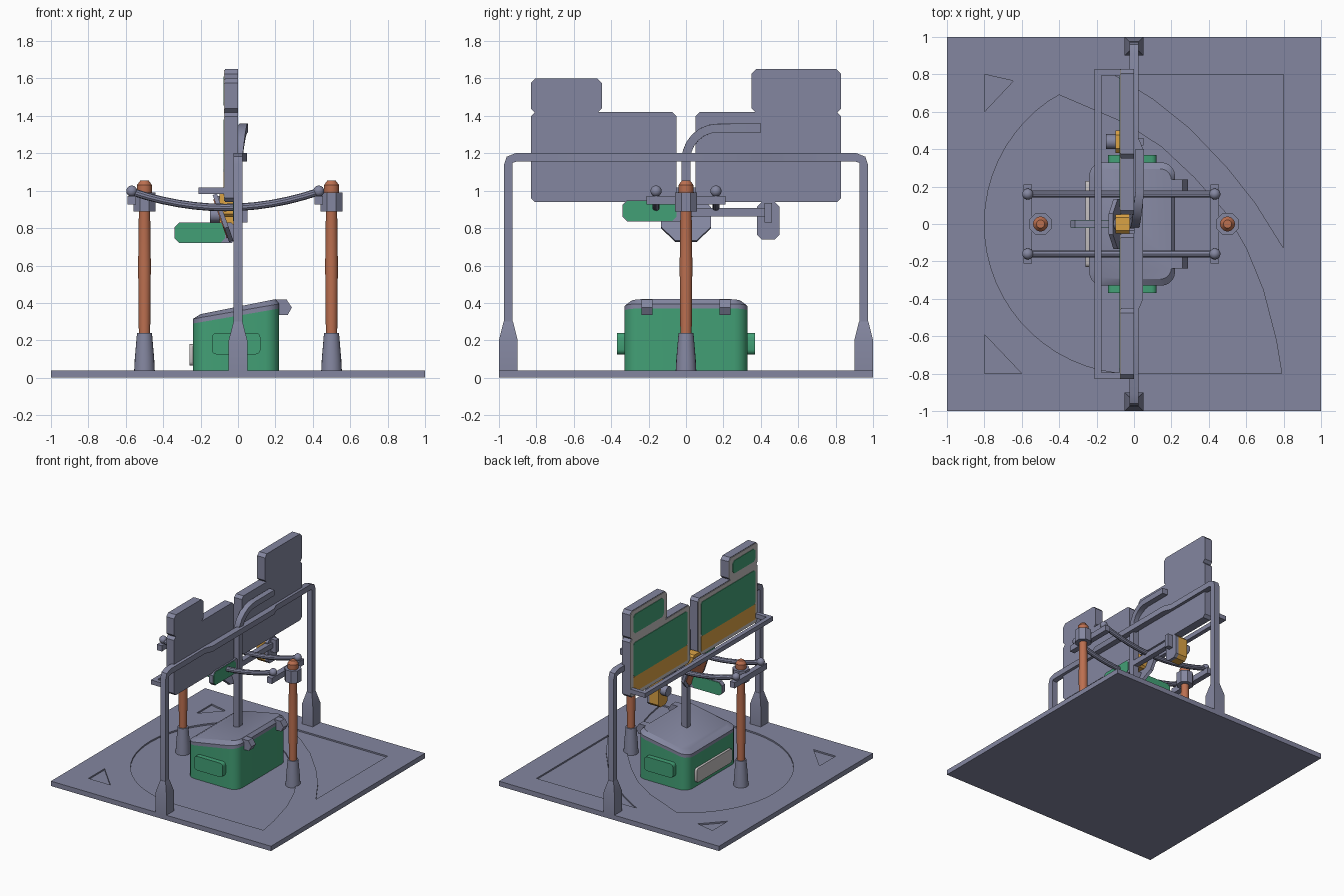
import bpy, bmesh, math
from mathutils import Vector, Matrix

if "Cube" in bpy.data.objects:
    bpy.data.objects.remove(bpy.data.objects["Cube"])

def material(name, c):
    m = bpy.data.materials.new(name)
    m.diffuse_color = (*c, 1)
    m.use_nodes = True
    m.node_tree.nodes["Principled BSDF"].inputs["Base Color"].default_value = m.diffuse_color
    return m

GREY = material("blue_grey", (0.23, 0.24, 0.35))
GREEN = material("green", (0.055, 0.35, 0.18))
BROWN = material("copper_brown", (0.50, 0.16, 0.08))
YELLOW = material("amber", (0.70, 0.36, 0.06))
LIGHT = material("light_grey", (0.55, 0.52, 0.52))

def loft(name, rings, mat):
    """Skin a list of equal-length point rings and cap both ends."""
    bm = bmesh.new()
    vr = [[bm.verts.new(p) for p in r] for r in rings]
    n = len(vr[0])
    for a, b in zip(vr, vr[1:]):
        for i in range(n):
            bm.faces.new((a[i], a[(i + 1) % n], b[(i + 1) % n], b[i]))
    bm.faces.new(vr[0][::-1])
    bm.faces.new(vr[-1])
    bmesh.ops.recalc_face_normals(bm, faces=bm.faces)
    me = bpy.data.meshes.new(name)
    bm.to_mesh(me)
    bm.free()
    me.materials.append(mat)
    ob = bpy.data.objects.new(name, me)
    bpy.context.collection.objects.link(ob)
    return ob

def rect(a0, a1, b0, b1, c=0.0, steps=1):
    """Rectangle outline with chamfered (steps=1) or rounded corners."""
    if c <= 0:
        return [(a0, b0), (a1, b0), (a1, b1), (a0, b1)]
    pts = []
    for k, (a, b) in enumerate([(a1 - c, b1 - c), (a0 + c, b1 - c), (a0 + c, b0 + c), (a1 - c, b0 + c)]):
        for s in range(steps + 1):
            t = (k + s / steps) * math.pi / 2
            pts.append((a + c * math.cos(t), b + c * math.sin(t)))
    return pts

def slab(name, axis, lo, hi, outline, mat):
    """Extrude a 2D outline along an axis (outline = the other two axes in order)."""
    def at(p, d):
        q = list(p)
        q.insert("xyz".index(axis), d)
        return q
    return loft(name, [[at(p, d) for p in outline] for d in (lo, hi)], mat)

def box(name, x0, x1, y0, y1, z0, z1, mat, c=0.0):
    return slab(name, "x", x0, x1, rect(y0, y1, z0, z1, c), mat)

def tube(name, pts, r, mat, n=10, up=(0, 0, 1)):
    """Sweep a round (or square, n=4) section along a path."""
    pts = [Vector(p) for p in pts]
    off = math.pi / 4 if n == 4 else 0
    rad = r * math.sqrt(2) if n == 4 else r
    rings = []
    for i, p in enumerate(pts):
        t = (pts[min(i + 1, len(pts) - 1)] - pts[max(i - 1, 0)]).normalized()
        u = Vector(up)
        u = (u - t * u.dot(t)).normalized()
        v = t.cross(u)
        rings.append([p + rad * (math.cos(off + k * math.tau / n) * u + math.sin(off + k * math.tau / n) * v)
                      for k in range(n)])
    return loft(name, rings, mat)

def turned(name, x, y, prof, mat, n=20):
    return loft(name, [[(x + r * math.cos(k * math.tau / n), y + r * math.sin(k * math.tau / n), z)
                        for k in range(n)] for r, z in prof], mat)

def ball(name, loc, r, mat):
    bm = bmesh.new()
    bmesh.ops.create_uvsphere(bm, u_segments=14, v_segments=8, radius=r, matrix=Matrix.Translation(loc))
    me = bpy.data.meshes.new(name)
    bm.to_mesh(me)
    bm.free()
    me.materials.append(mat)
    bpy.context.collection.objects.link(bpy.data.objects.new(name, me))

# base plate with shallow pockets
base = box("base_plate", -1, 1, -1, 1, 0, 0.04, GREY)
pockets = [
    [(-0.8, 0.8), (-0.8, 0.6), (-0.645, 0.765)],
    [(-0.8, -0.8), (-0.6, -0.8), (-0.8, -0.59)],
    [(0.8, 0.8), (-0.11, 0.8), (0.1, 0.67), (0.3, 0.51), (0.5, 0.3), (0.65, 0.11), (0.8, -0.13)],
    [(-0.4, 0.69)] + [(-0.8 * math.cos(t), 0.8 * math.sin(t))
                      for t in [math.radians(55 - 6 * i) for i in range(25)]]
    + [(0, -0.8), (0.79, -0.8), (0.76, -0.62), (0.69, -0.35), (0.6, -0.13), (0.49, 0.06),
       (0.32, 0.25), (0.15, 0.41), (-0.05, 0.54)],
]
for outline in pockets:
    cutter = slab("pocket_cutter", "z", 0.028, 0.1, outline, GREY)
    cutter.hide_render = True
    mod = base.modifiers.new("pocket", "BOOLEAN")
    mod.operation, mod.solver, mod.object = "DIFFERENCE", "EXACT", cutter
    bpy.context.view_layer.objects.active = base
    bpy.ops.object.modifier_apply(modifier=mod.name)
    bpy.data.objects.remove(cutter)

# copper posts with feet, collars and cross bars
for x in (-0.5, 0.5):
    turned("post_foot", x, 0, [(0.056, 0.02), (0.052, 0.1), (0.04, 0.24)], GREY)
    turned("copper_post", x, 0, [(0.03, 0.2), (0.034, 0.6), (0.03, 0.9), (0.04, 0.99), (0.04, 1.03), (0.022, 1.055)], BROWN)
    slab("post_collar", "z", 0.89, 0.99, rect(x - 0.06, x + 0.06, -0.06, 0.06, 0.035), GREY)
    box("cross_bar", x - 0.09, x - 0.045, -0.21, 0.21, 0.925, 0.972, GREY)
    for y in (-0.16, 0.16):
        ball("rail_knob", (x - 0.068, y, 0.998), 0.03, GREY)
        turned("knob_stub", x - 0.068, y, [(0.016, 0.93), (0.016, 1.0)], GREY, 10)

# sagging rails between posts
for y in (-0.16, 0.16):
    tube("sagging_rail", [(-0.068 + 0.5 * s, y, 0.91 + 0.085 * s * s) for s in [i / 6 - 1 for i in range(13)]],
         0.02, GREY)

# side frame: feet, uprights and top rail
for s in (-1, 1):
    ring = lambda hx, a, b, z: [(hx, s * a, z), (-hx, s * a, z), (-hx, s * b, z), (hx, s * b, z)]
    loft("frame_foot", [ring(0.05, 0.9, 1.0, 0.03), ring(0.05, 0.9, 1.0, 0.2), ring(0.024, 0.925, 0.975, 0.3)], GREY)
half = [(0, 0.95, 0.28), (0, 0.95, 1.14), (0, 0.943, 1.165), (0, 0.91, 1.178), (0, 0.46, 1.178), (0.025, 0.4, 1.178)]
frame = half + [(x, -y, z) for x, y, z in half[::-1]]
bm_rings = []
for i, (x, y, z) in enumerate(frame):   # square section kept in the frame plane
    a, b = Vector(frame[max(i - 1, 0)]), Vector(frame[min(i + 1, len(frame) - 1)])
    t = b - a
    m = Vector((0, -t.z, t.y)).normalized() * 0.023
    ex, p = Vector((0.024, 0, 0)), Vector((x, y, z))
    bm_rings.append([p + ex + m, p - ex + m, p - ex - m, p + ex - m])
loft("frame_rail", bm_rings, GREY)

# display panels, facing -x
for s, tab_in, tab_top in ((1, 0.35, 1.65), (-1, 0.45, 1.60)):
    def plate(name, x0, x1, a, b, z0, z1, mat, c):
        y0, y1 = sorted((s * a, s * b))
        box(name, x0, x1, y0, y1, z0, z1, mat, c)
    plate("panel", -0.07, 0, 0.05, 0.83, 0.94, 1.42, GREY, 0.022)
    plate("panel_tab", -0.07, 0, tab_in, 0.83, 1.415, tab_top, GREY, 0.025)
    plate("panel_bezel", -0.074, -0.07, 0.055, 0.825, 0.945, 1.415, LIGHT, 0.02)
    plate("tab_bezel", -0.074, -0.07, tab_in + 0.005, 0.825, 1.415, tab_top - 0.005, LIGHT, 0.022)
    plate("panel_screen", -0.078, -0.074, 0.09, 0.79, 1.1, 1.38, GREEN, 0.015)
    plate("panel_stripe", -0.078, -0.074, 0.09, 0.79, 0.975, 1.1, YELLOW, 0)
    plate("tab_screen", -0.078, -0.074, tab_in + 0.05, 0.79, 1.455, tab_top - 0.04, GREEN, 0.02)
    # tray rail ends
    plate("tray_end", -0.21, -0.02, 0.795, 0.83, 0.982, 1.018, GREY, 0)
box("tray_rail", -0.21, -0.175, -0.83, 0.83, 0.982, 1.018, GREY)

# central column bending sideways behind the tall panel
arc = [(0.03 * i / 6, 0.17 - 0.17 * math.cos(i * math.pi / 12), 1.165 + 0.17 * math.sin(i * math.pi / 12))
       for i in range(7)]
tube("central_column", [(0, 0, 0.3), (0, 0, 1.1)] + arc + [(0.03, 0.4, 1.335)], 0.023, GREY, 4, up=(1, 0, 0))

# side arm with hanging amber unit
tube("side_arm", [(0, 0, 0.885), (0, 0.46, 0.885)], 0.022, GREY, 4)
box("hanging_unit", -0.1, -0.02, 0.38, 0.5, 0.74, 0.94, YELLOW, 0.025)
box("hanging_back", -0.02, 0.005, 0.38, 0.5, 0.74, 0.94, GREY, 0.025)
box("hanging_clamp", 0.005, 0.05, 0.42, 0.46, 0.83, 0.935, GREY)
tube("hanging_lens", [(-0.15, 0.44, 0.87), (-0.09, 0.44, 0.87)], 0.04, GREY, 12)

# central amber unit and tilted octagonal dish
box("central_unit", -0.1, -0.025, -0.05, 0.05, 0.86, 1.0, YELLOW, 0.015)
tube("central_lens", [(-0.125, 0, 0.94), (-0.09, 0, 0.94)], 0.032, GREY, 12)
def octagon(r, d):
    ax = Vector((0.33, 0, -0.94))
    nrm = Vector((0.94, 0, 0.33))
    c = Vector((-0.08, 0, 0.855)) + nrm * d
    return [c + r * (math.cos((k + 0.5) * math.pi / 4) * ax + math.sin((k + 0.5) * math.pi / 4) * Vector((0, 1, 0)))
            for k in range(8)]
loft("dish", [octagon(0.145, -0.012), octagon(0.145, 0.012)], GREY)
loft("dish_face", [octagon(0.12, -0.017), octagon(0.12, -0.012)], BROWN)

# green cards on the column: one pointing sideways, one pointing to -x
box("side_card", -0.024, 0.012, -0.34, -0.01, 0.835, 0.95, GREY, 0.025)
for x in (-0.028, 0.012):
    box("side_card_face", x, x + 0.004, -0.336, -0.05, 0.839, 0.946, GREEN, 0.023)
slab("front_card", "y", -0.018, 0.018, rect(-0.34, -0.01, 0.72, 0.83, 0.025), GREY)
for y in (-0.022, 0.018):
    slab("front_card_face", "y", y, y + 0.004, rect(-0.337, -0.07, 0.723, 0.827, 0.023), GREEN)

# green chest with sloping lid
seam = lambda x: 0.29 + (x + 0.24) * 0.174
outer = rect(-0.24, 0.22, -0.33, 0.33, 0.075, 5)
inner = rect(-0.2, 0.2, -0.295, 0.295, 0.06, 5)
loft("chest_body", [[(x, y, 0.02) for x, y in outer], [(x, y, seam(x)) for x, y in outer]], GREEN)
loft("chest_lid", [[(x, y, seam(x) - 0.002) for x, y in outer], [(x, y, seam(x) + 0.025) for x, y in outer],
                   [(x, y, 0.34 + (x + 0.2) * 0.2) for x, y in inner]], GREY)
slab("chest_plate", "x", -0.26, -0.235, rect(-0.23, 0.23, 0.065, 0.18, 0.02, 3), LIGHT)
for s in (-1, 1):
    lo, hi = sorted((s * 0.32, s * 0.37))
    slab("chest_handle", "y", lo, hi, rect(-0.14, 0.12, 0.125, 0.24, 0.025, 3), GREEN)
    lo, hi = sorted((s * 0.18, s * 0.238))
    slab("lid_hinge", "y", lo, hi, [(0.17, 0.37), (0.21, 0.335), (0.265, 0.335), (0.288, 0.375), (0.26, 0.418), (0.19, 0.418)], GREY)

# smooth the round parts while keeping edges sharp
bpy.ops.object.select_all(action="SELECT")
bpy.ops.object.shade_smooth_by_angle(angle=math.radians(32))
